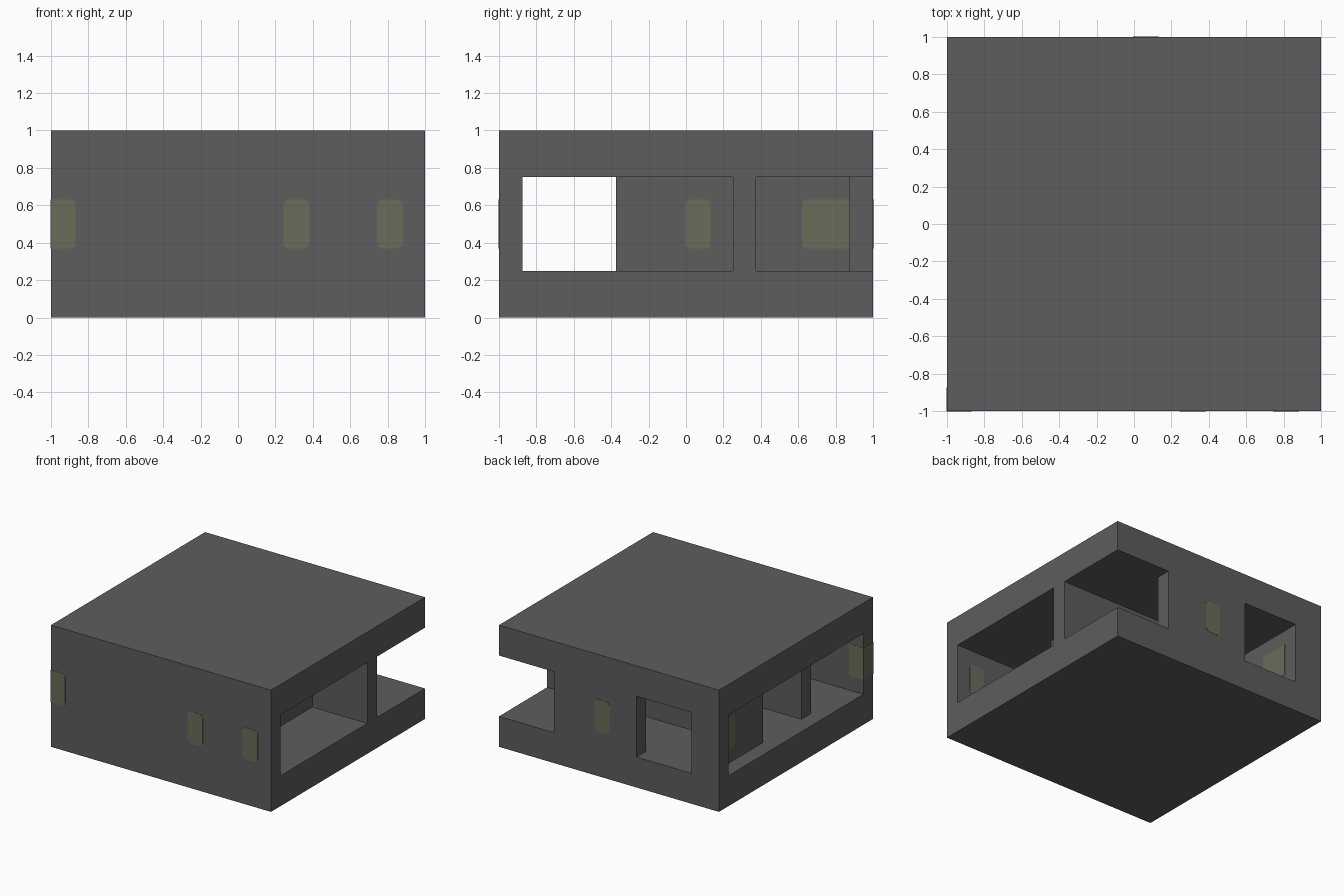
import bpy, bmesh, math

cube = bpy.data.objects.get("Cube")
if cube:
    bpy.data.objects.remove(cube, do_unlink=True)


def material(name, color):
    m = bpy.data.materials.new(name)
    m.use_nodes = True
    m.diffuse_color = (*color, 1)
    m.node_tree.nodes["Principled BSDF"].inputs["Base Color"].default_value = (*color, 1)
    return m


grey = material("concrete grey", (0.11, 0.11, 0.11))
olive = material("pale olive", (0.14, 0.155, 0.1))


def add_object(name, bm, mat):
    bmesh.ops.recalc_face_normals(bm, faces=bm.faces)
    mesh = bpy.data.meshes.new(name)
    bm.to_mesh(mesh)
    bm.free()
    mesh.materials.append(mat)
    obj = bpy.data.objects.new(name, mesh)
    bpy.context.collection.objects.link(obj)


def box(name, x, y, z, open_ends=False):
    bm = bmesh.new()
    bmesh.ops.create_cube(bm, size=1)
    for v in bm.verts:
        v.co = [r[0] + (c + 0.5) * (r[1] - r[0]) for c, r in zip(v.co, (x, y, z))]
    bm.normal_update()
    if open_ends:
        ends = [f for f in bm.faces if abs(f.normal.z) > 0.9]
        bmesh.ops.delete(bm, geom=ends, context="FACES")
    add_object(name, bm, grey)


# Floor and roof slabs
T = 0.125            # wall thickness
LOW, HIGH = 0.25, 0.75
box("floor_slab", (-1, 1), (-1, 1), (0, LOW))
box("roof_slab", (-1, 1), (-1, 1), (HIGH, 1))

# Walls standing between the slabs: x range, y range
walls = {
    "front_wall": ((-1, 1), (-1, -1 + T)),
    "back_corner_wall": ((-1, -0.75), (1 - T, 1)),
    "back_centre_wall": ((-0.25, 0.5), (1 - T, 1)),
    "long_partition": ((-1 + T, 1), (0.25, 0.25 + T)),
    "right_side_wall": ((-1 + T, -0.75), (0.25 + T, 1 - T)),
    "room_front_wall": ((-1 + T, 0.5), (-0.25 - T, -0.25)),
    "room_end_wall": ((0.5 - T, 0.5), (-0.25, 0.25)),
}
for name, (x, y) in walls.items():
    box(name, x, y, (LOW, HIGH), True)


# Rounded plates, thin on the wall surface
def plate(name, axis, at, lo, hi, clip=(-1.002, 1)):
    bm = bmesh.new()
    a, b, r, pad = lo - 0.006, hi + 0.006, 0.03, 0.006
    bottom, top = 0.375 - pad, 0.625 + pad
    corners = [(b - r, top - r), (a + r, top - r), (a + r, bottom + r), (b - r, bottom + r)]
    ring = []
    for q, (u, w) in enumerate(corners):
        for i in range(5):
            t = math.radians(90 * q + 22.5 * i)
            p = min(max(u + r * math.cos(t), clip[0]), clip[1])
            co = (at - 0.002, p) if axis == "x" else (p, at - 0.002)
            ring.append(bm.verts.new((*co, w + r * math.sin(t))))
    face = bm.faces.new(ring)
    moved = bmesh.ops.extrude_face_region(bm, geom=[face])["geom"]
    shift = (0.004, 0, 0) if axis == "x" else (0, 0.004, 0)
    bmesh.ops.translate(bm, vec=shift, verts=[g for g in moved if isinstance(g, bmesh.types.BMVert)])
    add_object(name, bm, olive)


for side, y in (("outer", -1), ("inner", -1 + T)):
    plate(f"front_corner_light_{side}", "y", y, -1.05, -1 + T)
    plate(f"front_centre_light_{side}", "y", y, 0.25, 0.375)
    plate(f"front_left_light_{side}", "y", y, 0.75, 0.875)
plate("corner_end_light", "x", -1, -1.05, -0.82, (-1.002, -1 + T))

for side, y in (("outer", 1), ("inner", 1 - T)):
    plate(f"back_light_{side}", "y", y, 0, T)

for side, x in (("outer", -1 + T), ("inner", -0.75)):
    plate(f"side_wall_light_{side}", "x", x, 0.625, 0.93, (-1, 1 - T))

for side, x in (("outer", 0.5), ("inner", 0.5 - T)):
    plate(f"room_light_{side}", "x", x, 0, T)
